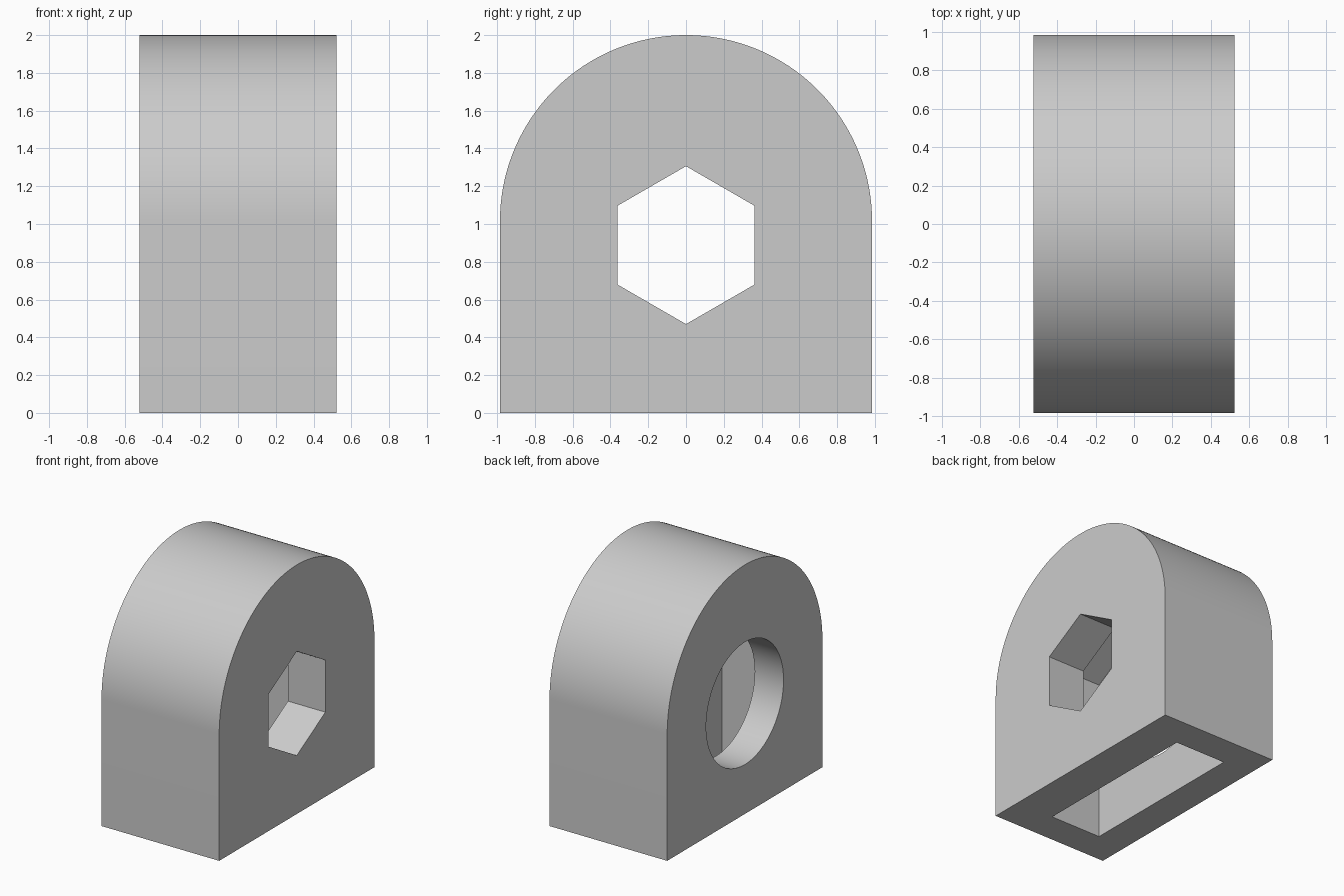
import bpy, bmesh, math

if "Cube" in bpy.data.objects:
    bpy.data.objects.remove(bpy.data.objects["Cube"], do_unlink=True)

HALF_X = 0.5225           # half thickness of the block
R, ARCH_Z = 0.985, 1.015  # arched top
HOLE_Z = 0.888            # shared axis of bolt hole and nut slot
HEX_R, NUT_R, BORE_R = 0.418, 0.837, 0.491
SLOT = (-0.267, 0.19)     # nut slot extent along x

grey = bpy.data.materials.new("plain_grey")
grey.use_nodes = True
colour = (0.6, 0.6, 0.6, 1)
grey.diffuse_color = colour
grey.node_tree.nodes["Principled BSDF"].inputs["Base Color"].default_value = colour


def arc(radius, z, count, start=0.0, sweep=math.tau, closed=True):
    """Points (y, z) along an arc; a closed one omits the repeated end."""
    steps = count if closed else count - 1
    return [(radius * math.cos(start + sweep * i / steps),
             z + radius * math.sin(start + sweep * i / steps)) for i in range(count)]


def prism(name, outline, x0, x1):
    """Extrude a (y, z) outline along x."""
    bm = bmesh.new()
    base = bm.faces.new([bm.verts.new((x0, y, z)) for y, z in outline])
    out = bmesh.ops.extrude_face_region(bm, geom=[base])
    moved = [v for v in out["geom"] if isinstance(v, bmesh.types.BMVert)]
    bmesh.ops.translate(bm, verts=moved, vec=(x1 - x0, 0, 0))
    bmesh.ops.recalc_face_normals(bm, faces=bm.faces[:])
    mesh = bpy.data.meshes.new(name)
    bm.to_mesh(mesh)
    bm.free()
    mesh.materials.append(grey)
    obj = bpy.data.objects.new(name, mesh)
    bpy.context.collection.objects.link(obj)
    return obj


# Arched block
block = prism("arched_block",
              arc(R, ARCH_Z, 97, 0, math.pi, False) + [(-R, 0), (R, 0)],
              -HALF_X, HALF_X)

# Nut slot: hexagonal roof with straight sides running out of the base
flat = NUT_R * math.cos(math.pi / 6)
roof = arc(NUT_R, HOLE_Z, 3, math.pi / 6, math.tau / 3, False)
cutters = [
    prism("nut_slot_cutter", roof + [(-flat, -0.1), (flat, -0.1)], *SLOT),
    # Hexagonal hole on one side, round bore on the other
    prism("hex_hole_cutter", arc(HEX_R, HOLE_Z, 6, math.pi / 6), 0.0, HALF_X + 0.1),
    prism("round_bore_cutter", arc(BORE_R, HOLE_Z, 96), -HALF_X - 0.1, -0.1),
]
for cutter in cutters:
    cutter.hide_render = True
    mod = block.modifiers.new(cutter.name, "BOOLEAN")
    mod.operation, mod.solver, mod.object = "DIFFERENCE", "EXACT", cutter

# Bake the cuts and drop the cutters
graph = bpy.context.evaluated_depsgraph_get()
result = bpy.data.meshes.new_from_object(block.evaluated_get(graph))
block.modifiers.clear()
block.data = result
for cutter in cutters:
    bpy.data.objects.remove(cutter, do_unlink=True)

# Smooth the curves, keep the edges crisp
bpy.ops.object.select_all(action="DESELECT")
block.select_set(True)
bpy.context.view_layer.objects.active = block
bpy.ops.object.shade_smooth_by_angle(angle=math.radians(30))
